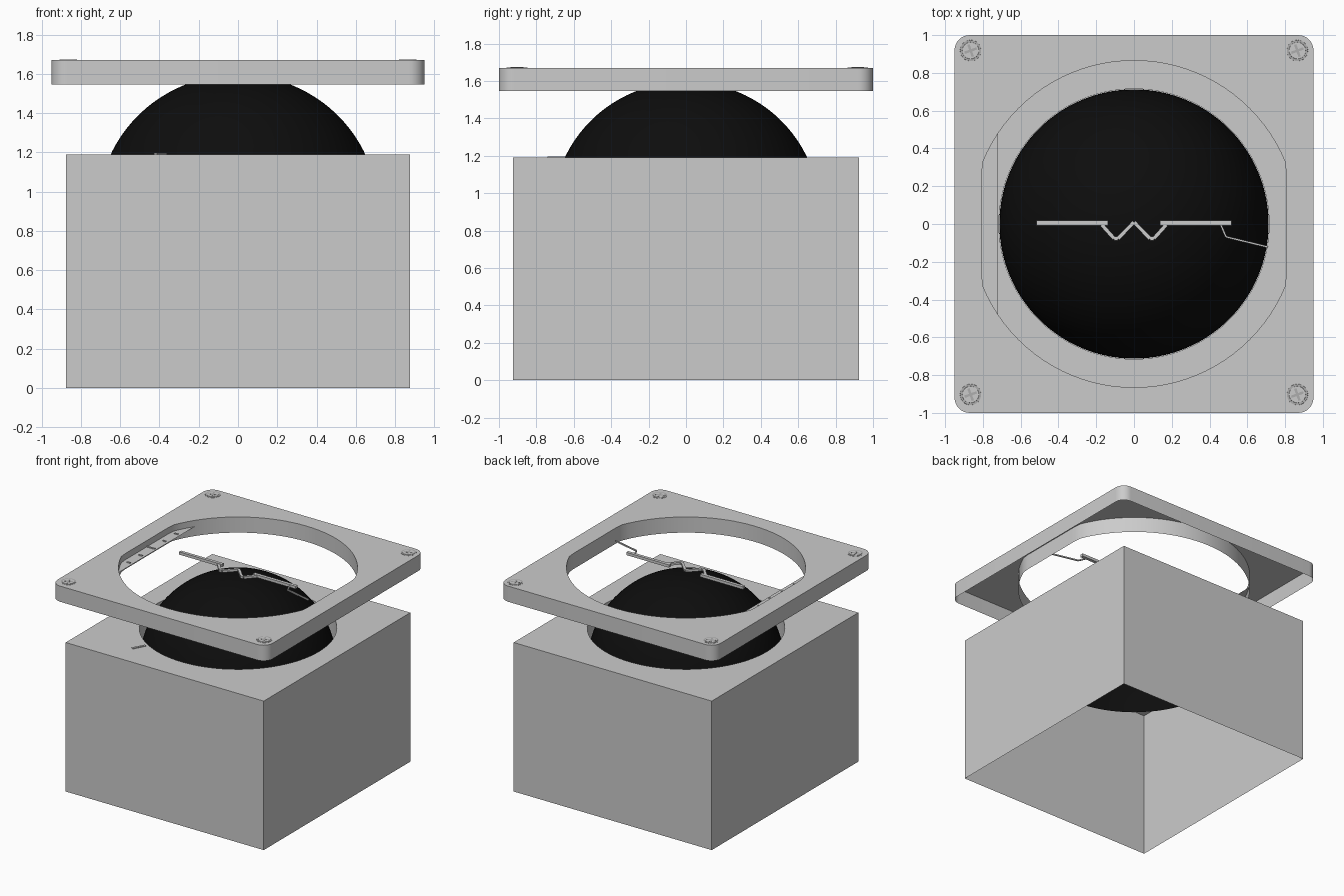
import bpy, bmesh, math
from mathutils import Vector, Matrix

cube = bpy.data.objects.get("Cube")
if cube:
    bpy.data.objects.remove(cube, do_unlink=True)


def material(name, r, g, b):
    m = bpy.data.materials.new(name)
    m.use_nodes = True
    m.diffuse_color = (r, g, b, 1)
    m.node_tree.nodes["Principled BSDF"].inputs["Base Color"].default_value = (r, g, b, 1)
    return m


GREY = material("light grey", 0.6, 0.6, 0.6)
BLACK = material("matte black", 0.004, 0.004, 0.004)
STEEL = material("screw steel", 0.42, 0.42, 0.42)


def finish(name, bm, mat, smooth=False):
    mesh = bpy.data.meshes.new(name)
    bm.to_mesh(mesh)
    bm.free()
    ob = bpy.data.objects.new(name, mesh)
    bpy.context.collection.objects.link(ob)
    mesh.materials.append(mat)
    if smooth:
        bpy.ops.object.select_all(action="DESELECT")
        ob.select_set(True)
        bpy.context.view_layer.objects.active = ob
        bpy.ops.object.shade_smooth_by_angle(angle=math.radians(35))
    return ob


def circle(radius, flat=9.0, n=96):
    """Circle points, cut straight at x = +-flat."""
    angles = [2 * math.pi * i / n for i in range(n)]
    return [(max(-flat, min(flat, radius * math.cos(a))), radius * math.sin(a)) for a in angles]


def rounded_rect(hx, hy, r, steps=8):
    pts = []
    for q, (sx, sy) in enumerate([(1, 1), (-1, 1), (-1, -1), (1, -1)]):
        for i in range(steps + 1):
            a = (q + i / steps) * math.pi / 2
            pts.append((sx * (hx - r) + r * math.cos(a), sy * (hy - r) + r * math.sin(a)))
    return pts


def holed_shell(name, outer, inner, top, outer_low, inner_low):
    """Top sheet with a hole, and skirts hanging from both edges."""
    bm = bmesh.new()
    edges = []
    for pts, low, inward in ((outer, outer_low, False), (inner, inner_low, True)):
        hi = [bm.verts.new((x, y, top)) for x, y in pts]
        lo = [bm.verts.new((x, y, low)) for x, y in pts]
        for i in range(len(pts)):
            j = (i + 1) % len(pts)
            quad = [lo[i], lo[j], hi[j], hi[i]]
            bm.faces.new(quad[::-1] if inward else quad)
            edges.append(bm.edges.get((hi[i], hi[j])))
    made = bmesh.ops.triangle_fill(bm, use_beauty=True, edges=edges, normal=(0, 0, 1))
    for f in made["geom"]:
        if isinstance(f, bmesh.types.BMFace):
            f.normal_update()
            if f.normal.z < 0:
                f.normal_flip()
    return finish(name, bm, GREY, True)


def add_bar(bm, p, q, width, low, high):
    """Box running from p to q in plan."""
    p, q = Vector(p), Vector(q)
    d, mid = q - p, (p + q) / 2
    m = (Matrix.Translation((mid.x, mid.y, (low + high) / 2))
         @ Matrix.Rotation(math.atan2(d.y, d.x), 4, "Z")
         @ Matrix.Diagonal((d.length, width, high - low, 1)))
    bmesh.ops.create_cube(bm, size=1, matrix=m)


def bars(name, paths, width, low, high, mat=GREY):
    bm = bmesh.new()
    for path in paths:
        for p, q in zip(path, path[1:]):
            add_bar(bm, p, q, width, low, high)
    return finish(name, bm, mat)


def disc(name, x, y, radius, low, high, mat):
    bm = bmesh.new()
    bmesh.ops.create_cone(bm, cap_ends=True, segments=32, radius1=radius, radius2=radius * 0.95,
                          depth=high - low, matrix=Matrix.Translation((x, y, (low + high) / 2)))
    return finish(name, bm, mat, True)


# Case, open below, with a round well for the dome
CASE_TOP, RIM, TOP = 1.19, 0.9, 1.67
case_outline = [(0.875, 0.925), (-0.875, 0.925), (-0.875, -0.925), (0.875, -0.925)]
holed_shell("case", case_outline, circle(0.715), CASE_TOP, 0, RIM)

# Front bezel, a hollow frame
holed_shell("bezel", rounded_rect(0.95, 1.0, 0.08), circle(0.865, 0.805), TOP, 1.545, 1.545)

# Black dome
bm = bmesh.new()
bmesh.ops.create_uvsphere(bm, u_segments=96, v_segments=48, radius=0.713)
bmesh.ops.delete(bm, geom=[v for v in bm.verts if v.co.z < -0.001], context="VERTS")
for v in bm.verts:
    v.co.z = RIM + v.co.z * 0.976
finish("dome", bm, BLACK, True)

# Scale plate in the side of the opening
bm = bmesh.new()
chord = -0.72
edge = math.sqrt(0.865 ** 2 - chord ** 2)
arc = [p for p in circle(0.865, 0.805) if p[0] < chord - 0.002]
plate = [(chord, edge)] + arc + [(chord, -edge)]
bm.faces.new([bm.verts.new((x, y, 1.62)) for x, y in plate])
finish("scale_plate", bm, GREY)
ticks = [[(-0.77, y), (-0.74, y)] for y in (-0.3, -0.15, 0.15, 0.3)]
bars("scale_ticks", ticks + [[(-0.805, 0), (-0.735, 0)]], 0.012, 1.62, 1.626)

# Aircraft symbol: two wings joined by a W
wings = [[(s * 0.515, 0.005), (s * 0.138, 0.005)] for s in (-1, 1)]
bars("symbol_wings", wings, 0.025, 1.638, 1.66)
vees = [[(s * 0.17, -0.005), (s * 0.105, -0.077), (s * 0.085, -0.077), (0, 0.01)] for s in (-1, 1)]
bars("symbol_centre", vees, 0.02, 1.64, 1.658)
bars("symbol_support", [[(0.46, -0.005), (0.487, -0.068), (0.71, -0.122)]], 0.01, 1.642, 1.652)

# Bank pointer on the case
bars("bank_pointer", [[(-0.37, -0.64), (-0.42, -0.735)]], 0.018, CASE_TOP, CASE_TOP + 0.006)

# Corner screws with cross slots
for sx in (-1, 1):
    for y in (0.918, -0.903):
        x = sx * 0.865
        disc("screw_seat", x, y, 0.058, TOP - 0.004, TOP + 0.001, STEEL)
        disc("screw_head", x, y, 0.046, TOP - 0.003, TOP + 0.003, GREY)
        cross = []
        for a in (math.radians(20), math.radians(110)):
            dx, dy = 0.034 * math.cos(a), 0.034 * math.sin(a)
            cross.append([(x - dx, y - dy), (x + dx, y + dy)])
        bars("screw_cross", cross, 0.013, TOP, TOP + 0.004, STEEL)
